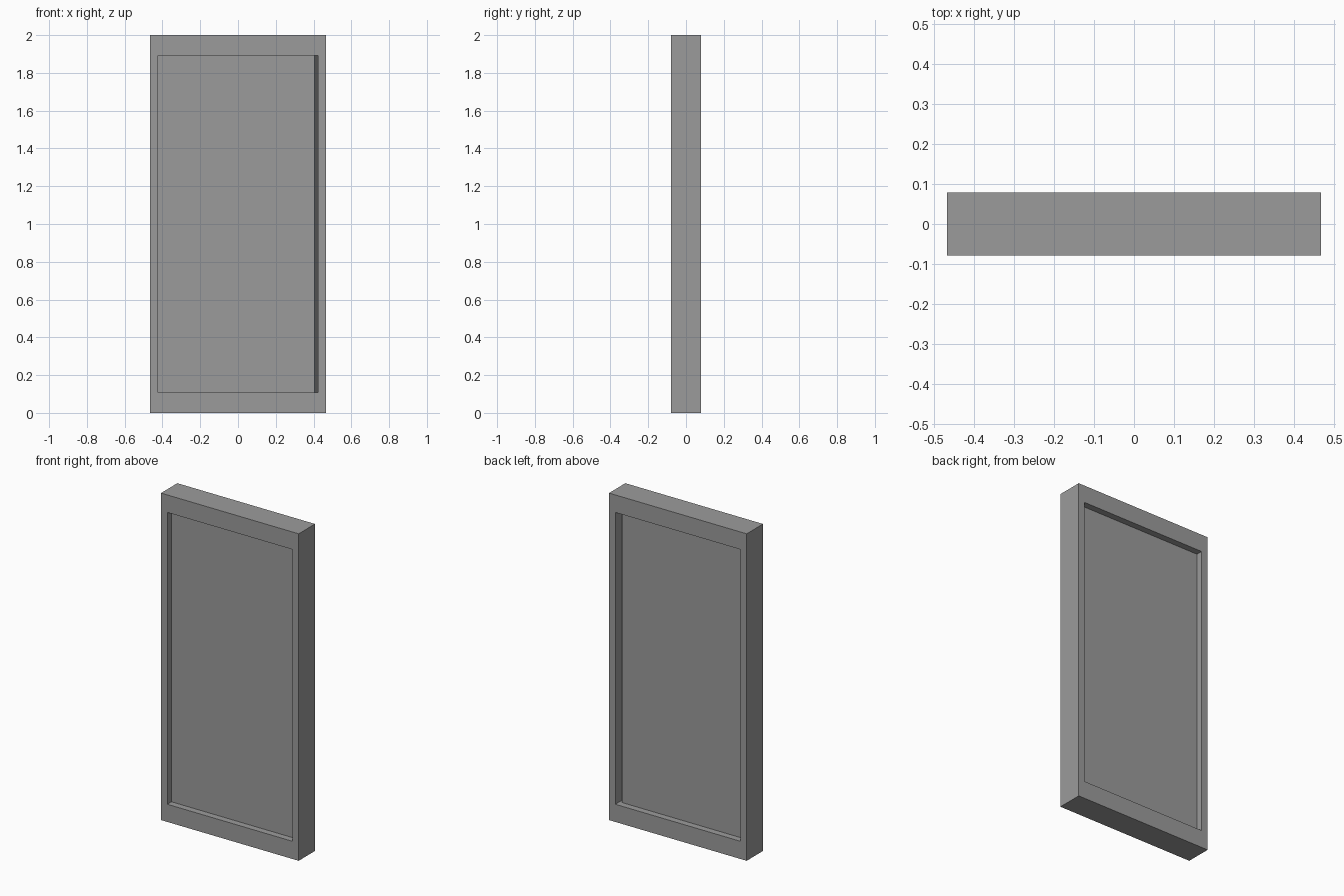
import bpy
import bmesh

cube = bpy.data.objects.get("Cube")
if cube:
    bpy.data.objects.remove(cube, do_unlink=True)

# Overall sizes
HALF_W, HALF_D, HEIGHT = 0.466, 0.079, 2.0
OPEN_W, OPEN_BOTTOM, OPEN_TOP = 0.423, 0.108, 1.893
PANEL_D, LATCH_X = 0.039, 0.406

grey = bpy.data.materials.new("mid grey")
grey.use_nodes = True
colour = (0.33, 0.33, 0.33, 1.0)
grey.diffuse_color = colour
grey.node_tree.nodes["Principled BSDF"].inputs["Base Color"].default_value = colour


def finish(name, bm):
    bmesh.ops.recalc_face_normals(bm, faces=bm.faces)
    mesh = bpy.data.meshes.new(name)
    bm.to_mesh(mesh)
    bm.free()
    mesh.materials.append(grey)
    obj = bpy.data.objects.new(name, mesh)
    bpy.context.collection.objects.link(obj)
    return obj


def rectangle(bm, half_w, bottom, top, y):
    corners = [(-half_w, bottom), (half_w, bottom), (half_w, top), (-half_w, top)]
    return [bm.verts.new((x, y, z)) for x, z in corners]


# Door frame: four rectangular loops joined into a closed ring
bm = bmesh.new()
loops = [rectangle(bm, HALF_W, 0, HEIGHT, -HALF_D),
         rectangle(bm, HALF_W, 0, HEIGHT, HALF_D),
         rectangle(bm, OPEN_W, OPEN_BOTTOM, OPEN_TOP, HALF_D),
         rectangle(bm, OPEN_W, OPEN_BOTTOM, OPEN_TOP, -HALF_D)]
for a, b in zip(loops, loops[1:] + loops[:1]):
    for i in range(4):
        j = (i + 1) % 4
        bm.faces.new((a[i], a[j], b[j], b[i]))
finish("door_frame", bm)

# Door panel: plan profile with a bevelled latch edge, extruded upwards
bm = bmesh.new()
plan = [(-OPEN_W, -PANEL_D), (LATCH_X, -PANEL_D), (OPEN_W, 0),
        (LATCH_X, PANEL_D), (-OPEN_W, PANEL_D)]
base = bm.faces.new([bm.verts.new((x, y, OPEN_BOTTOM)) for x, y in plan])
top = bmesh.ops.extrude_face_region(bm, geom=[base])["geom"]
bmesh.ops.translate(bm, vec=(0, 0, OPEN_TOP - OPEN_BOTTOM),
                    verts=[v for v in top if isinstance(v, bmesh.types.BMVert)])
finish("door_panel", bm)
